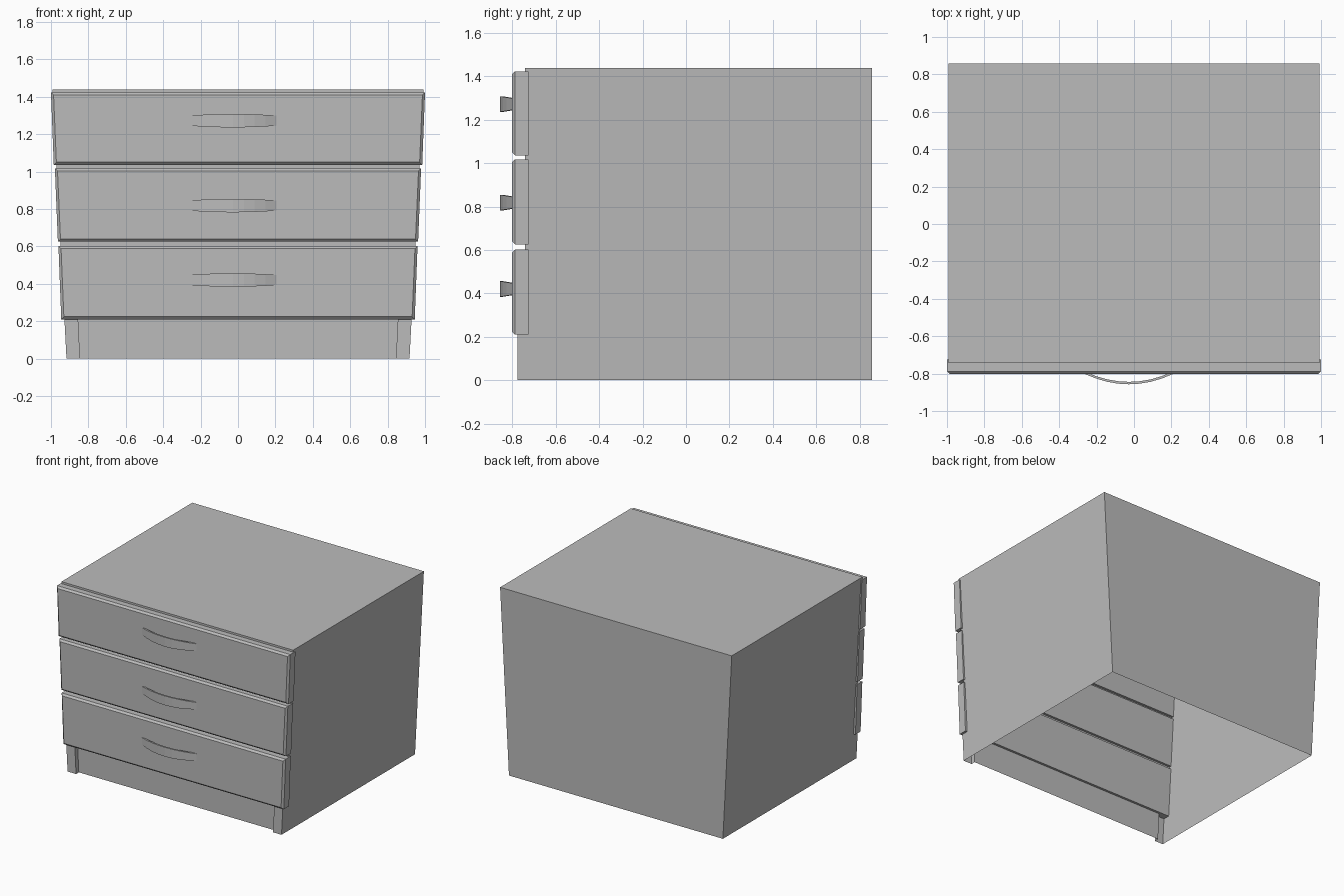
import bpy
import bmesh

if "Cube" in bpy.data.objects:
    bpy.data.objects.remove(bpy.data.objects["Cube"], do_unlink=True)

# One plain grey for the whole chest
grey = bpy.data.materials.new("plain_grey")
grey.use_nodes = True
colour = (0.5, 0.5, 0.5, 1)
grey.diffuse_color = colour
grey.node_tree.nodes["Principled BSDF"].inputs["Base Color"].default_value = colour

TOP, BASE_TOP = 1.438, 0.215
BACK, PANEL, LEG_FRONT = 0.858, -0.743, -0.777


def half_width(z):
    """Half width of the tapered body at a height."""
    return 0.917 + (0.993 - 0.917) * z / TOP


def finish(bm, name):
    bmesh.ops.recalc_face_normals(bm, faces=bm.faces)
    mesh = bpy.data.meshes.new(name)
    bm.to_mesh(mesh)
    bm.free()
    mesh.materials.append(grey)
    obj = bpy.data.objects.new(name, mesh)
    bpy.context.collection.objects.link(obj)
    return obj


def skin(bm, rings, closed=True):
    """Join successive rings of points with quads; return the vertex rings."""
    loops = [[bm.verts.new(p) for p in ring] for ring in rings]
    n = len(loops[0])
    for a, b in zip(loops, loops[1:]):
        for i in range(n if closed else n - 1):
            j = (i + 1) % n
            bm.faces.new((a[i], a[j], b[j], b[i]))
    return loops


def tapered_shell(name, plan, z0, z1, cap):
    """Thin walls following a plan given in fractions of the half width."""
    bm = bmesh.new()
    rings = [[(f * half_width(z), y, z) for f, y in plan] for z in (z0, z1)]
    loops = skin(bm, rings)
    if cap:
        bm.faces.new(loops[-1])
    return finish(bm, name)


def drawer_front(name, z0, z1, w0, w1):
    """Tapered slab with a chamfer around its front face."""
    bm = bmesh.new()
    c = 0.014

    def ring(y, inset):
        return [(-w0 + inset, y, z0 + inset), (w0 - inset, y, z0 + inset),
                (w1 - inset, y, z1 - inset), (-w1 + inset, y, z1 - inset)]

    loops = skin(bm, [ring(-0.725, 0), ring(-0.788, 0), ring(-0.802, c)])
    bm.faces.new(loops[0])
    bm.faces.new(loops[-1])
    return finish(bm, name)


def handle(name, z):
    """Bowed strip, taller in the middle."""
    bm = bmesh.new()
    steps, rings = 8, []
    for i in range(steps + 1):
        t = 2 * i / steps - 1
        bow = 1 - t * t
        x = -0.027 + 0.233 * t
        y = -0.803 - 0.054 * bow
        h = 0.027 + 0.009 * bow
        rings.append([(x, y, z - h), (x, y, z + h),
                      (x, y + 0.013, z + h), (x, y + 0.013, z - h)])
    loops = skin(bm, rings)
    bm.faces.new(loops[0])
    bm.faces.new(loops[-1])
    return finish(bm, name)


# Body, open underneath
tapered_shell("cabinet_body",
              [(-1, BACK), (-1, PANEL), (1, PANEL), (1, BACK)],
              BASE_TOP, TOP, True)

# Base with a recessed kick board between two hollow feet
foot = 0.921
tapered_shell("cabinet_base",
              [(-1, BACK), (-1, LEG_FRONT), (-foot, LEG_FRONT), (-foot, PANEL),
               (foot, PANEL), (foot, LEG_FRONT), (1, LEG_FRONT), (1, BACK)],
              0, BASE_TOP, False)

# Drawers: bottom, top, half widths at both, handle height
drawers = {"bottom": (0.21, 0.602, 0.945, 0.960, 0.420),
           "middle": (0.625, 1.017, 0.963, 0.979, 0.818),
           "top": (1.036, 1.423, 0.985, 1.0, 1.272)}
for place, (z0, z1, w0, w1, grip) in drawers.items():
    drawer_front(place + "_drawer_front", z0, z1, w0, w1)
    handle(place + "_drawer_handle", grip)
